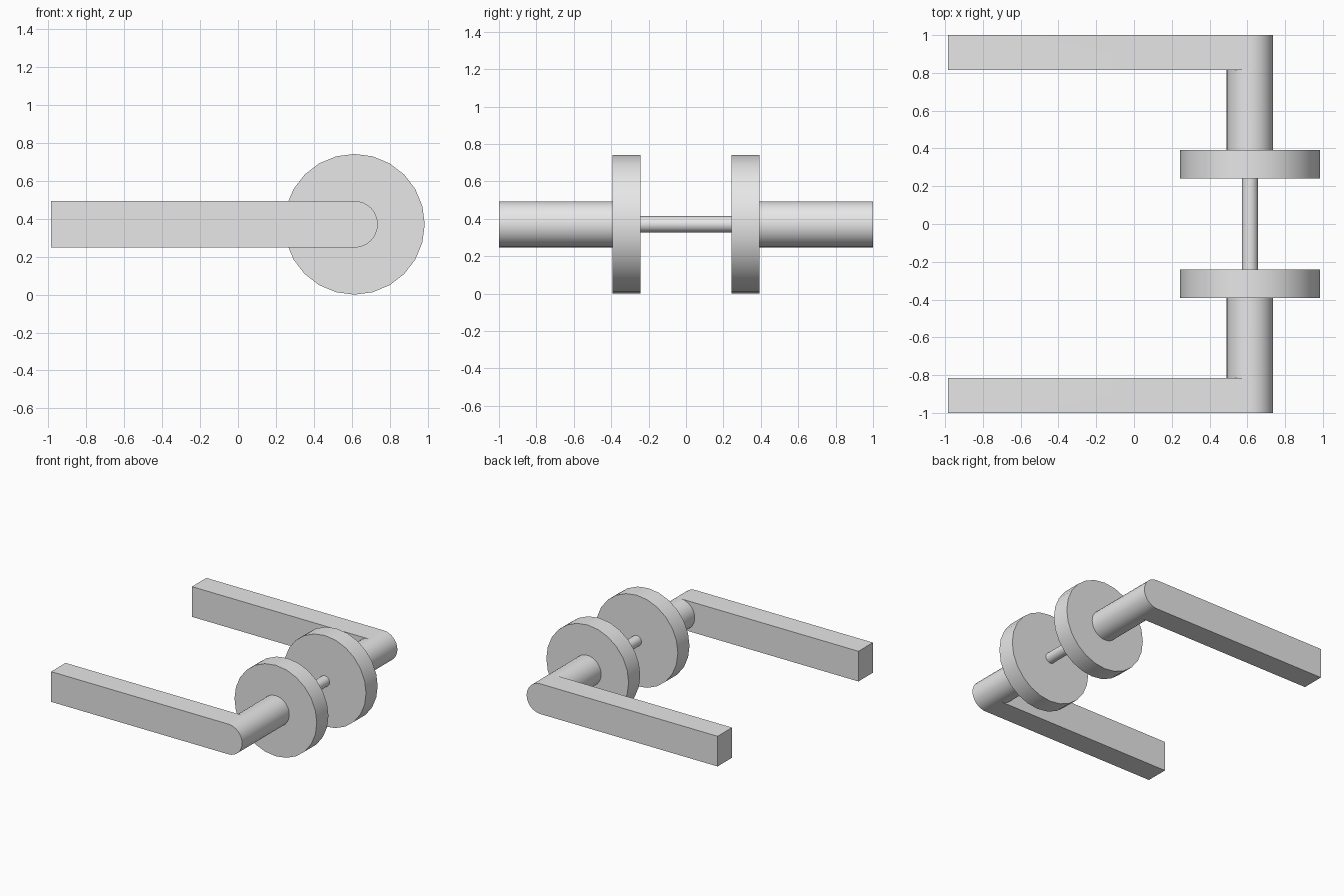
import bpy, bmesh
from math import cos, sin, pi, radians

cube = bpy.data.objects.get("Cube")
if cube:
    bpy.data.objects.remove(cube)

# Shared sizes
AXIS_X, AXIS_Z = 0.614, 0.371
NECK_R, SIDES = 0.123, 32
TIP_X = -0.985
ROSE_IN, ROSE_OUT = 0.242, 0.392
LEVER_IN, LEVER_OUT = 0.814, 1.0

metal = bpy.data.materials.new("satin_grey")
metal.use_nodes = True
grey = (0.8, 0.8, 0.8, 1)
metal.diffuse_color = grey
metal.node_tree.nodes["Principled BSDF"].inputs["Base Color"].default_value = grey


def finish(obj):
    """Colour the part and smooth its round sides."""
    obj.data.materials.clear()
    obj.data.materials.append(metal)
    bpy.ops.object.select_all(action="DESELECT")
    obj.select_set(True)
    bpy.context.view_layer.objects.active = obj
    bpy.ops.object.shade_smooth_by_angle(angle=radians(30))
    return obj


def mirror_to_back(obj):
    """Copy the part across the door plane."""
    mod = obj.modifiers.new("other_side", "MIRROR")
    mod.use_axis = (False, True, False)
    mod.use_mirror_merge = False


def rod(name, radius, y0, y1, sides):
    """Cylinder along y, its first corner pointing to +x."""
    bm = bmesh.new()
    rings = [[bm.verts.new((AXIS_X + radius * cos(2 * pi * i / sides), y,
                            AXIS_Z + radius * sin(2 * pi * i / sides)))
              for i in range(sides)] for y in (y0, y1)]
    for ring in rings:
        bm.faces.new(ring)
    for i in range(sides):
        j = (i + 1) % sides
        bm.faces.new((rings[0][i], rings[0][j], rings[1][j], rings[1][i]))
    return build(name, bm)


def build(name, bm):
    bmesh.ops.recalc_face_normals(bm, faces=bm.faces[:])
    mesh = bpy.data.meshes.new(name)
    bm.to_mesh(mesh)
    bm.free()
    obj = bpy.data.objects.new(name, mesh)
    bpy.context.collection.objects.link(obj)
    return finish(obj)


def lever_handle():
    """Round neck and square bar joined as one solid."""
    bm = bmesh.new()

    def point(i, y):
        a = 2 * pi * i / SIDES - pi / 2
        return bm.verts.new((AXIS_X + NECK_R * cos(a), y, AXIS_Z + NECK_R * sin(a)))

    half = SIDES // 2
    base = [point(i, -ROSE_OUT) for i in range(SIDES)]
    elbow = [point(i, -LEVER_IN) for i in range(SIDES)]
    front = [point(i, -LEVER_OUT) for i in range(half + 1)]
    # Bar tip corners: top then bottom
    tip_in, tip_out = [[bm.verts.new((TIP_X, y, AXIS_Z + s * NECK_R)) for s in (1, -1)]
                       for y in (-LEVER_IN, -LEVER_OUT)]
    # Neck wall
    bm.faces.new(base)
    for i in range(SIDES):
        j = (i + 1) % SIDES
        bm.faces.new((base[i], base[j], elbow[j], elbow[i]))
    # Rounded end, bar sides and tip
    rim_in = elbow[:half + 1] + tip_in
    rim_out = front + tip_out
    for i in range(len(rim_in)):
        j = (i + 1) % len(rim_in)
        bm.faces.new((rim_in[i], rim_in[j], rim_out[j], rim_out[i]))
    # Outer face, and inner face around the neck
    bm.faces.new(rim_out)
    bm.faces.new(elbow[half:] + [elbow[0], tip_in[1], tip_in[0]])
    return build("lever_handle", bm)


mirror_to_back(lever_handle())
mirror_to_back(rod("rose_plate", 0.371, -ROSE_OUT, -ROSE_IN, 24))
rod("spindle", 0.043, -ROSE_IN, ROSE_IN, 24)
